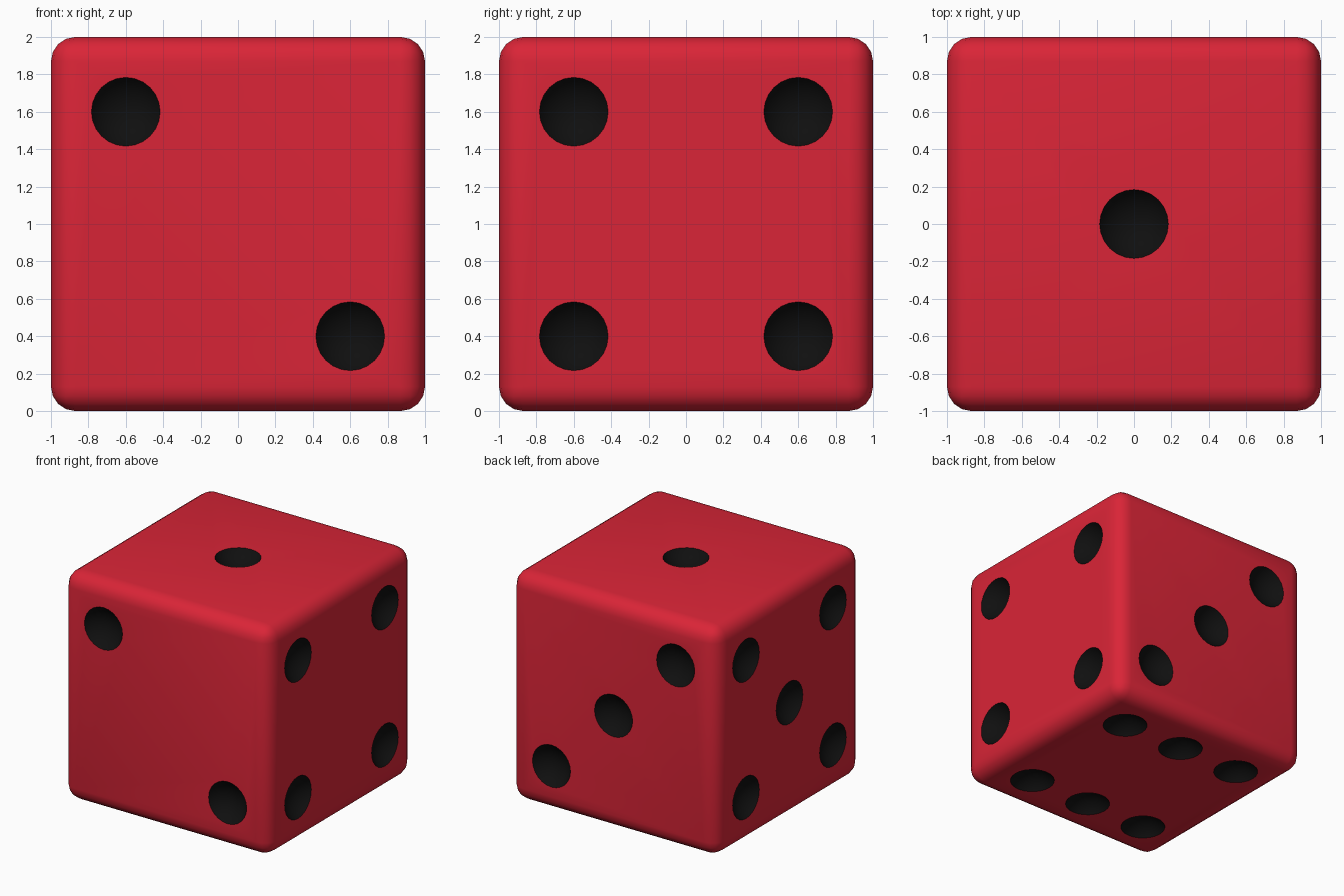
import bpy, bmesh
from mathutils import Vector, Matrix

if "Cube" in bpy.data.objects:
    bpy.data.objects.remove(bpy.data.objects["Cube"])

PIP_R, PIP_OUT, D = 0.22, 0.12, 0.6   # bowl sphere radius, its offset outside the face, pip spacing


def material(name, rgb):
    m = bpy.data.materials.new(name)
    m.diffuse_color = (*rgb, 1.0)
    m.use_nodes = True
    m.node_tree.nodes["Principled BSDF"].inputs["Base Color"].default_value = m.diffuse_color
    return m


def add_object(name, bm):
    me = bpy.data.meshes.new(name)
    bm.to_mesh(me)
    bm.free()
    ob = bpy.data.objects.new(name, me)
    bpy.context.collection.objects.link(ob)
    return ob


red = material("red", (0.70, 0.018, 0.038))
black = material("black", (0.005, 0.005, 0.005))

# Rounded cube body
bm = bmesh.new()
bmesh.ops.create_cube(bm, size=2.0, matrix=Matrix.Translation((0, 0, 1)))
bmesh.ops.bevel(bm, geom=bm.edges[:], offset=0.13, segments=4, profile=0.5, affect='EDGES')
die = add_object("die_body", bm)

# Pip layouts: face normal, the two in-face axes, pip positions
X, Y, Z = Vector((1, 0, 0)), Vector((0, 1, 0)), Vector((0, 0, 1))
corners = [(a, b) for a in (-D, D) for b in (-D, D)]
faces = [
    (Z, X, Y, [(0, 0)]),                                        # top: one
    (-Y, X, Z, [(-D, D), (D, -D)]),                             # front: two
    (Y, X, Z, [(-D, D), (0, 0), (D, -D)]),                      # back: three
    (X, Y, Z, corners),                                         # right: four
    (-X, Y, Z, corners + [(0, 0)]),                             # left: five
    (-Z, X, Y, [(a, b) for a in (-D, 0, D) for b in (-D, D)]),  # bottom: six
]

# Spheres that carve the pip bowls
bm = bmesh.new()
centres = []
for n, u, v, spots in faces:
    turn = Z.rotation_difference(n).to_matrix().to_4x4()
    for a, b in spots:
        c = Z + n * (1 + PIP_OUT) + u * a + v * b
        centres.append(c)
        bmesh.ops.create_uvsphere(bm, u_segments=24, v_segments=24, radius=PIP_R,
                                  matrix=Matrix.Translation(c) @ turn)
cutter = add_object("pip_cutter", bm)
cutter.hide_render = True

cut = die.modifiers.new("pips", 'BOOLEAN')
cut.operation = 'DIFFERENCE'
cut.solver = 'EXACT'
cut.object = cutter
bpy.context.view_layer.update()
carved = bpy.data.meshes.new_from_object(die.evaluated_get(bpy.context.evaluated_depsgraph_get()))
die.modifiers.clear()
die.data = carved
bpy.data.objects.remove(cutter)

# Bowl faces are black, the rest red
carved.materials.clear()
carved.materials.append(red)
carved.materials.append(black)
for p in carved.polygons:
    q = p.center - Z
    sunk = max(abs(k) for k in q) < 0.9995
    near = min((p.center - c).length for c in centres) < PIP_R + 0.002
    p.material_index = 1 if sunk and near else 0

bpy.context.view_layer.objects.active = die
die.select_set(True)
bpy.ops.object.shade_smooth_by_angle(angle=0.6)
